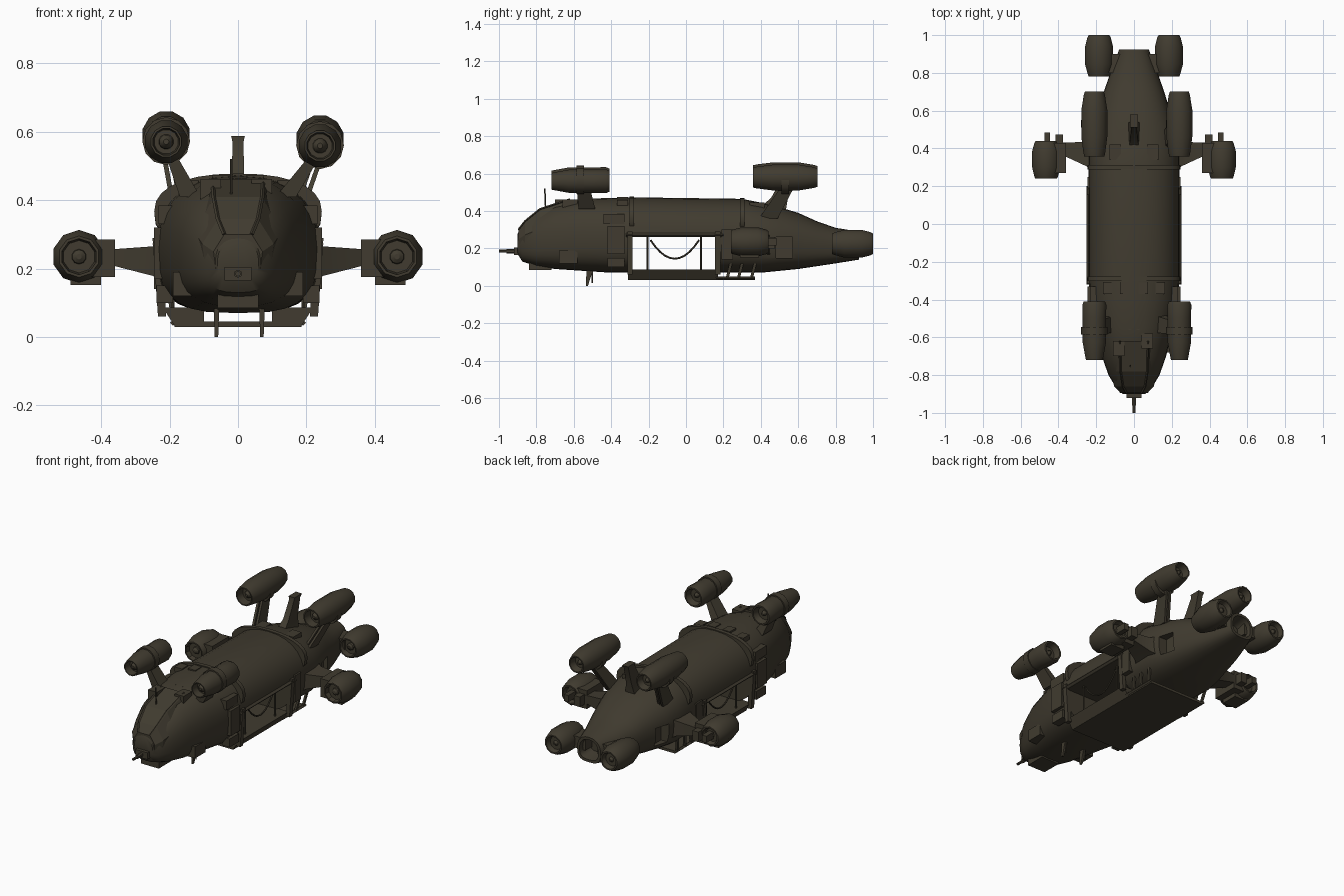
import bpy, bmesh, math
from math import cos, sin, pi
from mathutils import Vector

if "Cube" in bpy.data.objects:
    bpy.data.objects.remove(bpy.data.objects["Cube"], do_unlink=True)

olive = bpy.data.materials.new("dark_olive")
olive.use_nodes = True
COLOUR = (0.052, 0.044, 0.029, 1)
olive.diffuse_color = COLOUR
bsdf = next(n for n in olive.node_tree.nodes if n.type == 'BSDF_PRINCIPLED')
bsdf.inputs["Base Color"].default_value = COLOUR
bsdf.inputs["Roughness"].default_value = 0.8


def loft(name, rings, angle=35):
    """Skin a list of equal-length rings and cap both ends."""
    bm = bmesh.new()
    vs = [[bm.verts.new(p) for p in r] for r in rings]
    n = len(vs[0])
    for a, b in zip(vs, vs[1:]):
        for i in range(n):
            j = (i + 1) % n
            bm.faces.new((a[i], a[j], b[j], b[i]))
    bm.faces.new(vs[0])
    bm.faces.new(vs[-1])
    bmesh.ops.recalc_face_normals(bm, faces=bm.faces)
    me = bpy.data.meshes.new(name)
    bm.to_mesh(me)
    bm.free()
    ob = bpy.data.objects.new(name, me)
    bpy.context.collection.objects.link(ob)
    me.materials.append(olive)
    smooth(ob, angle)
    return ob


def smooth(ob, angle=35):
    bpy.ops.object.select_all(action='DESELECT')
    ob.select_set(True)
    bpy.context.view_layer.objects.active = ob
    bpy.ops.object.shade_smooth_by_angle(angle=math.radians(angle))


def rect(c, u, v):
    c, u, v = Vector(c), Vector(u), Vector(v)
    return [c - u - v, c + u - v, c + u + v, c - u + v]


def box(name, x, y, z):
    """Box from (min, max) pairs."""
    mx, my = sum(x) / 2, sum(y) / 2
    u, v = ((x[1] - x[0]) / 2, 0, 0), (0, (y[1] - y[0]) / 2, 0)
    return loft(name, [rect((mx, my, h), u, v) for h in z])


def strut(name, a, b, sa, sb):
    """Tapered upright bar; sizes are half widths in x and y."""
    return loft(name, [rect(p, (s[0], 0, 0), (0, s[1], 0)) for p, s in ((a, sa), (b, sb))])


def tube(name, pts, r, n=6):
    pts = [Vector(p) for p in pts]
    rings = []
    for i, p in enumerate(pts):
        d = (pts[min(i + 1, len(pts) - 1)] - pts[max(i - 1, 0)]).normalized()
        u = d.orthogonal().normalized() if abs(d.x) > .5 else d.cross(Vector((1, 0, 0))).normalized()
        v = d.cross(u)
        rings.append([p + r * (u * cos(2 * pi * k / n) + v * sin(2 * pi * k / n)) for k in range(n)])
    return loft(name, rings)


def cut(ob, cutter):
    cutter.hide_render = True
    m = ob.modifiers.new("cut", 'BOOLEAN')
    m.operation, m.solver, m.object = 'DIFFERENCE', 'EXACT', cutter
    bpy.context.view_layer.objects.active = ob
    bpy.ops.object.modifier_apply(modifier=m.name)
    bpy.data.objects.remove(cutter, do_unlink=True)


def section(y, hw, zb, zt, n=28):
    """Hull cross-section: round on top, squarer below."""
    mid, ring = zb + .47 * (zt - zb), []
    for i in range(n):
        c, s = cos(2 * pi * i / n), sin(2 * pi * i / n)
        e = 2 / 2.3 if s > 0 else 2 / 3
        h = zt - mid if s > 0 else mid - zb
        ring.append((math.copysign(abs(c) ** e, c) * hw, y,
                     mid + math.copysign(abs(s) ** e, s) * h))
    return ring


# Hull with a hollow tail exhaust
stations = [(-.90, .06, .17, .28), (-.875, .09, .13, .32), (-.80, .135, .105, .385),
            (-.70, .17, .09, .435), (-.55, .205, .08, .465), (-.40, .235, .07, .47),
            (-.28, .24, .07, .473), (.30, .24, .07, .465), (.40, .24, .07, .445),
            (.50, .22, .08, .42), (.60, .19, .09, .39), (.70, .16, .105, .345),
            (.80, .125, .12, .31), (.925, .078, .14, .29), (.925, .062, .155, .275),
            (.84, .05, .17, .26)]
hull = loft("hull", [section(*s) for s in stations])
cut(hull, box("door_cutter", (-.5, .5), (-.29, .16), (.085, .26)))
for s in (-1, 1):
    cut(hull, box("recess_cutter", sorted((s * .17, s * .4)), (.48, .57), (.15, .26)))
smooth(hull)

# Faceted canopy and nose
canopy = [(-.895, .065, .20, .30), (-.86, .095, .20, .345), (-.78, .115, .20, .41), (-.62, .12, .25, .462)]
loft("canopy", [[(-w, y, b), (w, y, b), (w * 1.1, y, (b + t) / 2), (w * .62, y, t),
                 (-w * .62, y, t), (-w * 1.1, y, (b + t) / 2)] for y, w, b, t in canopy], 10)
for s in (-1, 1):
    tube("canopy_frame", [(s * w * .62, y, t) for y, w, b, t in canopy], .006, 4)
box("nose_turret", (-.04, .04), (-.92, -.84), (.165, .205))
tube("nose_gun", [(0, -1, .185), (0, -.9, .185)], .008)
tube("nose_gun_sleeve", [(0, -.96, .185), (0, -.9, .185)], .012)
box("chin_sensor", (-.06, .06), (-.84, -.72), (.085, .13))
tube("antenna", [(-.02, -.75, .40), (-.02, -.755, .52)], .004)

# Roof ridges, vents and collar bands
for y in (-.29, .30):
    base = next(q for q in stations if abs(q[0] - y) < .02)
    loft("hull_band", [section(v, base[1] + .005, .27, base[3] + .005) for v in (y - .012, y + .012)])
for x in (-.14, -.05, .05, .14):
    box("roof_vent", (x - .025, x + .025), (-.37, -.31), (.43, .483 - abs(x) * .17))
for x, y in ((-.08, -.66), (.07, -.62), (0, -.52), (-.1, .38), (.1, .38)):
    box("roof_hatch", (x - .03, x + .03), (y - .04, y + .04), (.38, .462 if y < 0 else .445))

# Dorsal fin
loft("dorsal_fin", [rect((0, .46, .41), (.03, 0, 0), (0, .075, 0)),
                    rect((0, .50, .47), (.018, 0, 0), (0, .045, 0)),
                    rect((0, .54, .57), (.016, 0, 0), (0, .03, 0)),
                    rect((0, .545, .588), (.02, 0, 0), (0, .035, 0))])

# Floor plate, sills and rear step rails
box("floor_plate", (-.185, .185), (-.31, .37), (.03, .045))
for s in (-1, 1):
    def X(a, b): return sorted((s * a, s * b))
    loft("door_sill", [[(s * .10, y, .032), (s * .185, y, .032), (s * .22, y, .086), (s * .10, y, .086)]
                       for y in (-.31, .17)])
    tube("step_rail", [(s * .19, .16, .042), (s * .19, .37, .042)], .009, 4)
    for y in (.22, .28, .35):
        strut("step_post", (s * .188, y, .04), (s * .20, y + .02, .12), (.006, .008), (.006, .008))
    for y in (-.30, .17):
        strut("door_post", (s * .222, y, .06), (s * .238, y, .29), (.012, .014), (.012, .014))
    tube("door_track", [(s * .24, -.32, .272), (s * .24, .2, .272)], .011, 4)
    # Cabin poles and slack cable
    for y in (-.205, .08):
        tube("cabin_pole", [(s * .19, y, .08), (s * .19, y, .265)], .005)
    tube("slack_cable", [(s * .19, -.19 + .026 * i, .145 + .1 * ((i - 5) / 5) ** 2) for i in range(11)], .005)
    # Side panels and equipment boxes
    box("front_side_panel", X(.19, .246), (-.42, -.33), (.17, .32))
    box("front_side_box", X(.19, .238), (-.42, -.33), (.10, .15))
    box("shoulder_box", X(.19, .232), (-.44, -.33), (.33, .385))
    box("cheek_box", X(.12, .19), (-.68, -.58), (.12, .19))
    box("rear_side_panel", X(.19, .246), (.19, .25), (.14, .30))
for x in (-.063, .07):
    strut("belly_gun", (x, -.53, 0), (x, -.51, .11), (.005, .006), (.009, .02))
    tube("belly_probe", [(x, -.50, .015), (x, -.50, .10)], .004)


def pod(name, c, length, prof, n=12):
    """Engine turned about y; profile pairs are (fraction of length, radius)."""
    return loft(name, [[(c[0] + r * cos(2 * pi * (k + .5) / n), c[1] + (t - .5) * length,
                         c[2] + r * sin(2 * pi * (k + .5) / n)) for k in range(n)] for t, r in prof])


def engine(front, mid, back):
    """Shell with recessed intake, hub and exhaust."""
    return [(.06, .008), (.10, .02), (.14, .022), (.14, front * .72), (0, front * .8), (0, front * .92),
            (.06, front), (.30, mid), (.72, mid), (.94, back), (1, back * .88), (1, back * .75),
            (.88, back * .6), (.88, .015), (.95, .006)]


# Upper engines on raked pylons
for x, dz in ((-.21, .006), (.24, -.006)):
    s = 1 if x > 0 else -1
    pod("front_upper_engine", (x, -.565, .565 + dz), .31, engine(.05, .064, .066))
    pod("rear_upper_engine", (x, .53, .585 + dz), .345, engine(.06, .071, .058))
    for name, y in (("front", -.565), ("rear", .53)):
        tube(name + "_engine_band", [(x, y - .02, .567 + dz), (x, y + .02, .567 + dz)], .07, 12)
    strut("front_pylon", (s * .14, -.53, .41), (x - s * .015, -.55, .53), (.03, .045), (.016, .035))
    for dx in (0, .022):
        strut("rear_pylon", (s * (.185 - dx), .44, .36), (x + s * (.008 - dx), .55, .54),
              (.007, .05), (.007, .035))

# Side engines on swept arms
for s, x in ((-1, -.465), (1, .465)):
    def Y(a, b): return sorted((s * a, s * b))
    pod("side_engine", (x, .34, .235), .20, engine(.066, .078, .066), 10)
    box("side_engine_housing", Y(.36, .43), (.27, .43), (.175, .285))
    box("side_engine_fin", Y(.375, .415), (.40, .475), (.20, .26))
    box("side_engine_exhaust", Y(.445, .475), (.40, .485), (.215, .255))
    box("side_engine_foot", Y(.40, .49), (.29, .39), (.152, .18))
    loft("side_arm", [rect((s * px, y, z), (0, hy, 0), (0, 0, hz)) for px, y, z, hy, hz in
                      ((.18, .36, .22, .11, .07), (.25, .37, .222, .065, .043), (.39, .40, .235, .03, .02))])

    # Tail engines and their mounts
    pod("tail_engine", (s * .185, .89, .225), .22, engine(.062, .077, .064))
    box("tail_engine_mount", Y(.04, .15), (.80, .90), (.19, .26))
